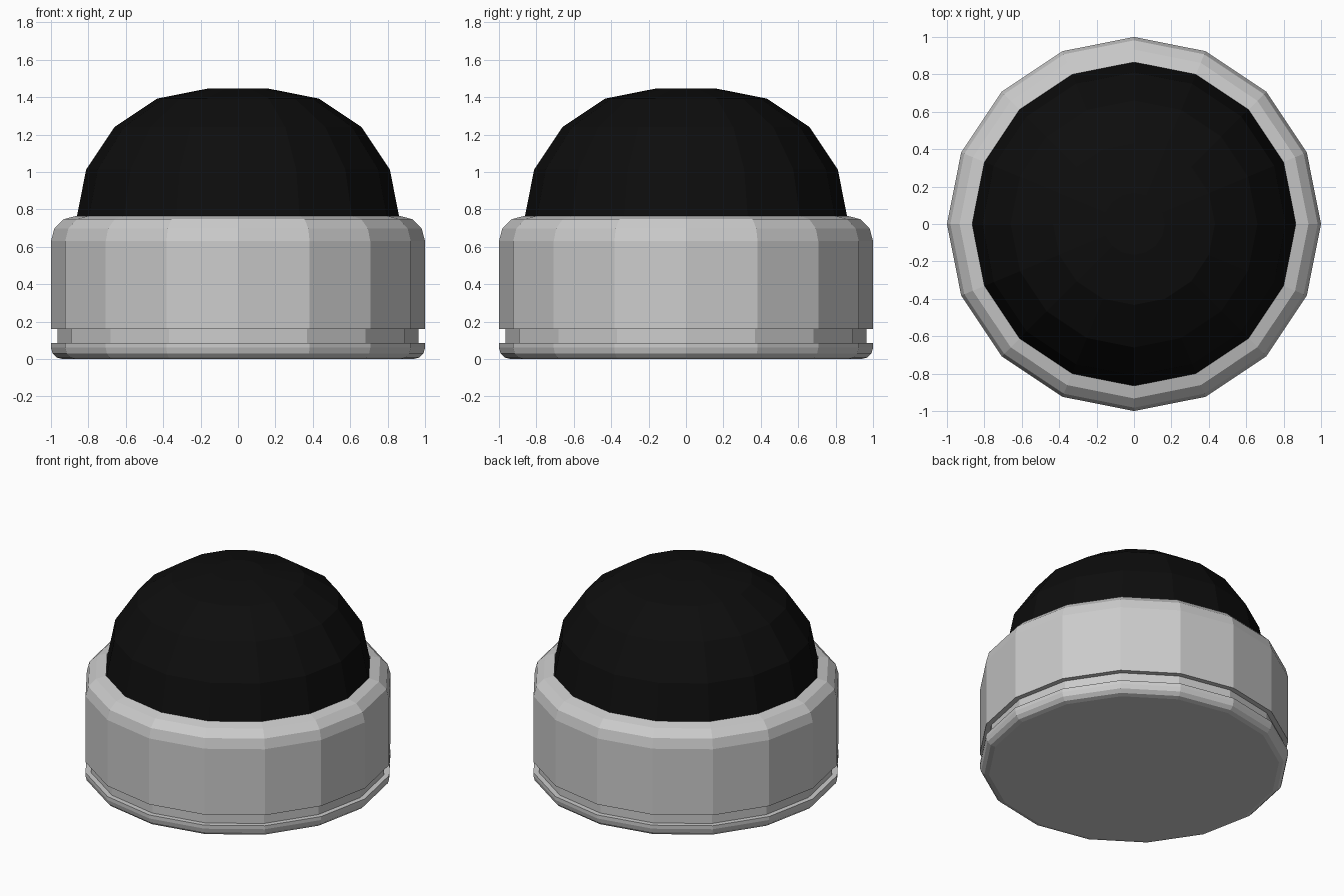
import bpy
import bmesh
from math import sin, cos, pi, radians

if "Cube" in bpy.data.objects:
    bpy.data.objects.remove(bpy.data.objects["Cube"])

SIDES = 16


def lathe(name, profile, cap_bottom=False, cap_top=False, material=None):
    """Turn an (r, z) profile, listed bottom to top, into a 16-sided solid."""
    bm = bmesh.new()
    rings = [[bm.verts.new((r * cos(2 * pi * i / SIDES),
                            r * sin(2 * pi * i / SIDES), z))
              for i in range(SIDES)] for r, z in profile]
    for low, high in zip(rings, rings[1:]):
        for i in range(SIDES):
            j = (i + 1) % SIDES
            bm.faces.new((low[i], low[j], high[j], high[i]))
    if cap_bottom:
        bm.faces.new(rings[0][::-1])
    if cap_top:
        bm.faces.new(rings[-1])
    mesh = bpy.data.meshes.new(name)
    bm.to_mesh(mesh)
    bm.free()
    obj = bpy.data.objects.new(name, mesh)
    bpy.context.collection.objects.link(obj)
    if material:
        mesh.materials.append(material)
    return obj


def arc(cr, cz, radius, start, end, steps):
    """Points along a circular arc in the (r, z) plane, angles in degrees."""
    angles = [radians(start + (end - start) * k / steps) for k in range(steps + 1)]
    return [(cr + radius * cos(a), cz + radius * sin(a)) for a in angles]


black = bpy.data.materials.new("black")
black.diffuse_color = (0.004, 0.004, 0.004, 1)
black.use_nodes = True
black.node_tree.nodes["Principled BSDF"].inputs["Base Color"].default_value = black.diffuse_color

# Base plate with a rounded lower edge, stepping in at the seam
lathe("base_plate",
      arc(0.94, 0.06, 0.06, -90, 0, 3) + [(1.0, 0.085), (0.965, 0.085)],
      cap_bottom=True)

# Recessed seam between base plate and casing
lathe("seam_band", [(0.965, 0.085), (0.965, 0.16)])

# Main casing with a rounded shoulder and a lip around the dome
lathe("casing",
      [(0.965, 0.16), (1.0, 0.16)] + arc(0.865, 0.63, 0.135, 0, 90, 3)
      + [(0.865, 0.745)])

# Black dome: quarter arc ending in a small flat top
lathe("dome", arc(0.165, 0.745, 0.70, 0, 90, 4), cap_bottom=True,
      cap_top=True, material=black)
